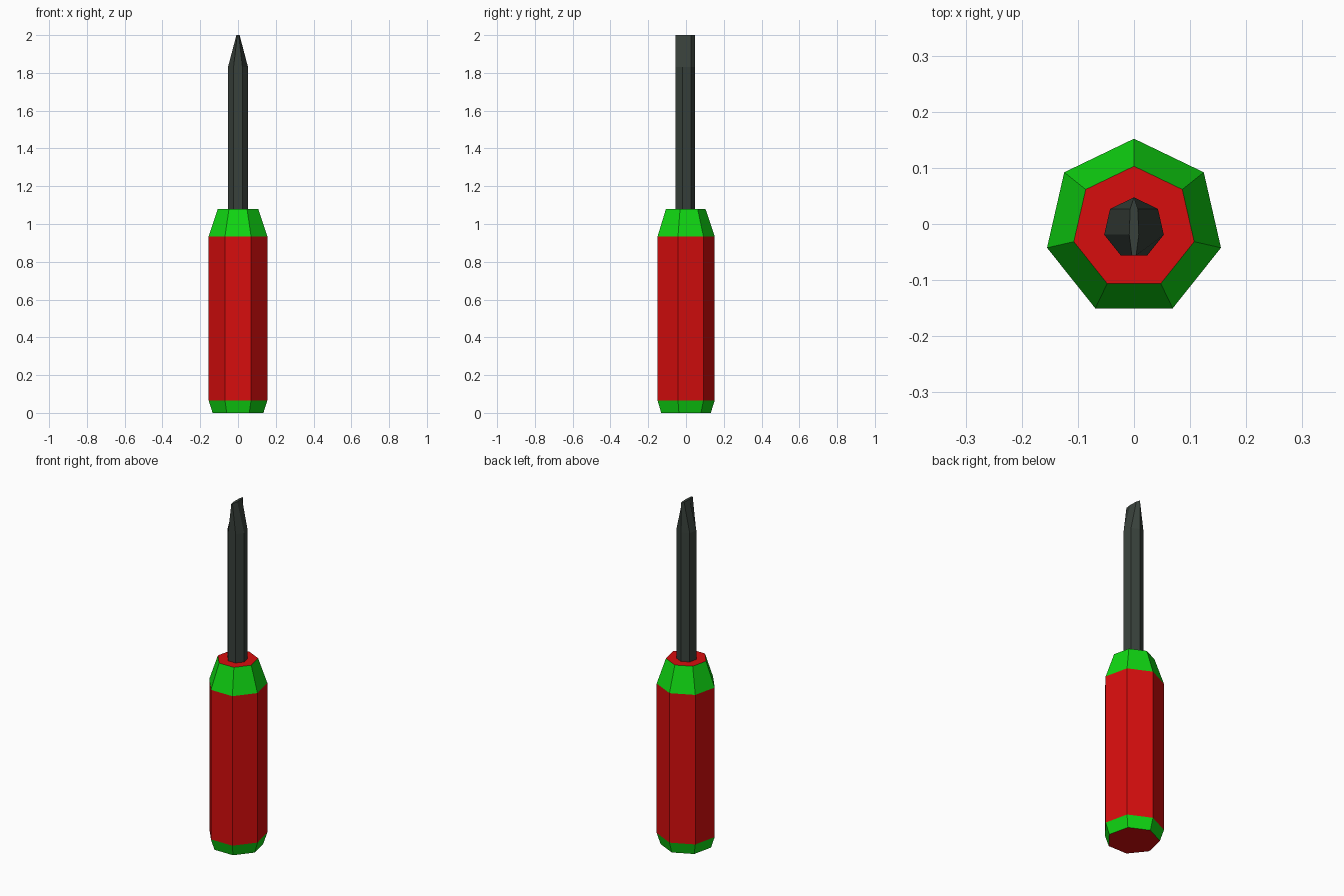
import bpy, bmesh
from math import sin, cos, tau

SIDES = 7
CENTRE_Y = -0.007

cube = bpy.data.objects.get("Cube")
if cube:
    bpy.data.objects.remove(cube, do_unlink=True)


def material(name, colour):
    mat = bpy.data.materials.new(name)
    mat.use_nodes = True
    mat.diffuse_color = (*colour, 1)
    mat.node_tree.nodes["Principled BSDF"].inputs["Base Color"].default_value = (*colour, 1)
    return mat


def loft(name, rings, mats, bands, cap_bottom=True):
    """Join seven-sided rings (z, radius, x scale); bands gives a material per section."""
    bm = bmesh.new()
    loops = []
    for z, radius, squash in rings:
        loops.append([bm.verts.new((radius * squash * sin(tau * i / SIDES),
                                    CENTRE_Y + radius * cos(tau * i / SIDES), z))
                      for i in range(SIDES)])
    for band, low, high in zip(bands, loops, loops[1:]):
        for i in range(SIDES):
            j = (i + 1) % SIDES
            bm.faces.new((low[i], low[j], high[j], high[i])).material_index = band
    bm.faces.new(loops[-1])
    if cap_bottom:
        bm.faces.new(loops[0])
    bmesh.ops.recalc_face_normals(bm, faces=bm.faces)
    mesh = bpy.data.meshes.new(name)
    bm.to_mesh(mesh)
    bm.free()
    for mat in mats:
        mesh.materials.append(mat)
    obj = bpy.data.objects.new(name, mesh)
    bpy.context.collection.objects.link(obj)
    return obj


red = material("handle red", (0.68, 0.004, 0.004))
green = material("trim green", (0.005, 0.68, 0.006))
steel = material("dark steel", (0.04, 0.053, 0.044))

# Handle: red grip and end caps, green chamfered bands
loft("handle",
     [(0, 0.138, 1), (0.065, 0.159, 1), (0.935, 0.159, 1), (1.08, 0.11, 1)],
     [red, green], [1, 0, 1])

# Shaft with a flattened chisel tip
loft("shaft_and_blade",
     [(1.07, 0.0545, 1), (1.83, 0.0545, 1), (2.0, 0.0545, 0.16)],
     [steel], [0, 0])
